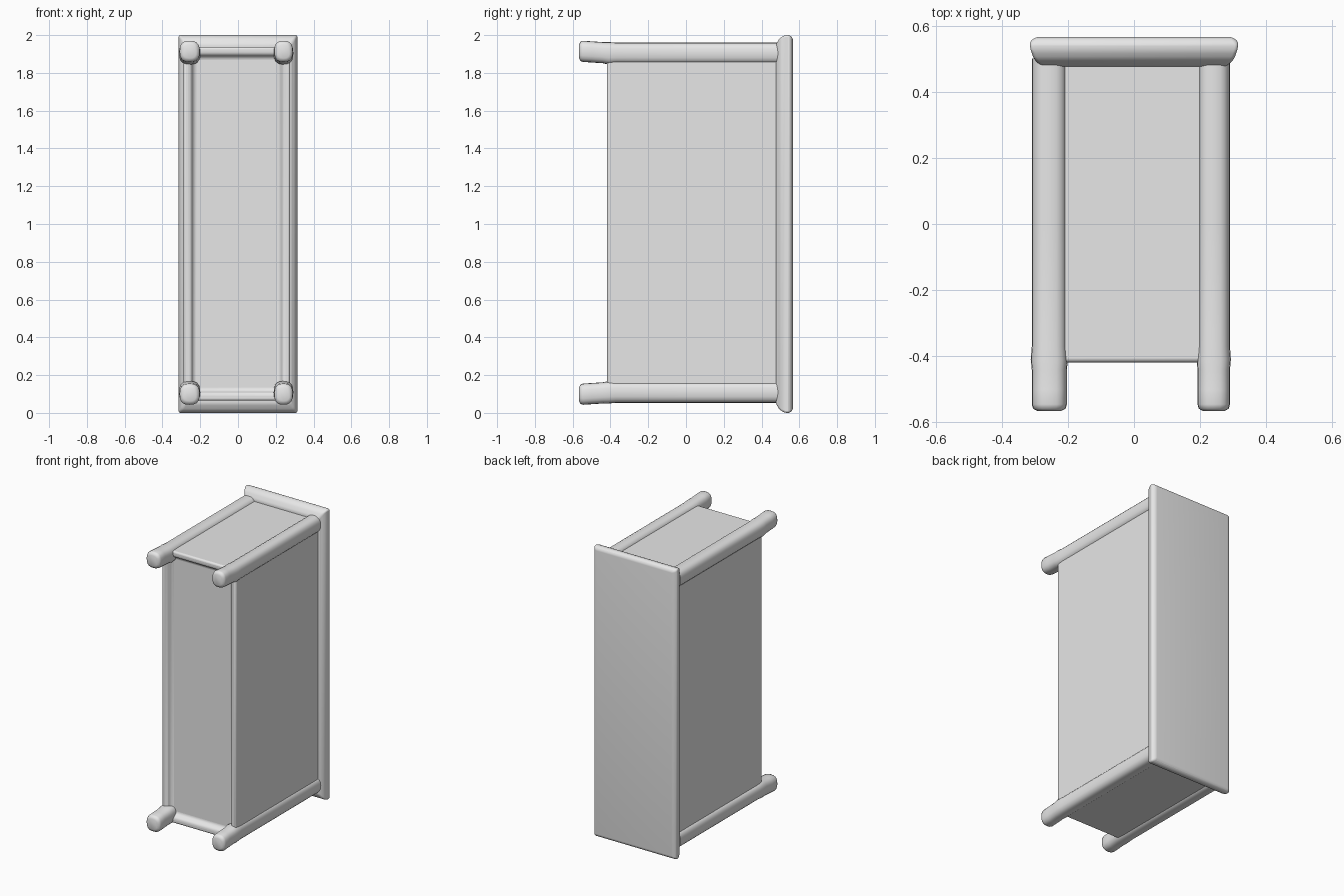
import bpy, bmesh, math

if "Cube" in bpy.data.objects:
    bpy.data.objects.remove(bpy.data.objects["Cube"])

grey = bpy.data.materials.new("plain grey")
grey.diffuse_color = (0.8, 0.8, 0.8, 1)
grey.use_nodes = True
grey.node_tree.nodes["Principled BSDF"].inputs["Base Color"].default_value = grey.diffuse_color


def finish(name, bm, bevel=0.0, angle=40):
    """Turn a bmesh into a smooth-shaded object, with optional softened edges."""
    bmesh.ops.recalc_face_normals(bm, faces=bm.faces)
    mesh = bpy.data.meshes.new(name)
    bm.to_mesh(mesh)
    bm.free()
    mesh.materials.append(grey)
    ob = bpy.data.objects.new(name, mesh)
    bpy.context.collection.objects.link(ob)
    if bevel:
        mod = ob.modifiers.new("soft_edges", 'BEVEL')
        mod.width, mod.segments = bevel, 3
        mod.limit_method, mod.angle_limit = 'ANGLE', math.radians(25)
    bpy.ops.object.select_all(action='DESELECT')
    bpy.context.view_layer.objects.active = ob
    ob.select_set(True)
    bpy.ops.object.shade_smooth_by_angle(angle=math.radians(angle))
    return ob


def loft(bm, rings):
    """Skin a list of equal-length point rings and cap both ends."""
    loops = [[bm.verts.new(p) for p in ring] for ring in rings]
    n = len(loops[0])
    for a, b in zip(loops, loops[1:]):
        for i in range(n):
            j = (i + 1) % n
            bm.faces.new((a[i], a[j], b[j], b[i]))
    bm.faces.new(loops[0])
    bm.faces.new(loops[-1])


def rect(y, x0, x1, z0, z1):
    return [(x0, y, z0), (x1, y, z0), (x1, y, z1), (x0, y, z1)]


def round_ring(x, y, z, rx, rz, n=20, power=0.75):
    """Rounded-square ring facing along y."""
    pts = []
    for i in range(n):
        a = 2 * math.pi * i / n
        c, s = math.cos(a), math.sin(a)
        pts.append((x + rx * math.copysign(abs(c) ** power, c), y,
                    z + rz * math.copysign(abs(s) ** power, s)))
    return pts


# Cabinet body with a shallow sloped recess on its open side
bm = bmesh.new()
loft(bm, [rect(-0.418, -0.288, 0.276, 0.065, 1.937),
          rect(0.5, -0.288, 0.276, 0.065, 1.937)])
bmesh.ops.recalc_face_normals(bm, faces=bm.faces)
under = min(bm.faces, key=lambda f: f.calc_center_median().y)
bmesh.ops.inset_region(bm, faces=[under], thickness=0.05)
bmesh.ops.inset_region(bm, faces=[under], thickness=0.03, depth=-0.035)
finish("cabinet_body", bm, bevel=0.012)

# Overhanging top slab
bm = bmesh.new()
profile = [(0.476, 0.278, 0.952), (0.497, 0.302, 0.985), (0.525, 0.312, 1.0),
           (0.55, 0.317, 1.0), (0.566, 0.296, 0.984)]
loft(bm, [rect(y, -hx, hx, 1 - hz, 1 + hz) for y, hx, hz in profile])
finish("top_slab", bm, bevel=0.01)

# Four corner posts that run along the body and end as short feet
posts = [("left", -0.256, 0.053), ("right", 0.241, 0.049)]
ends = [("lower", 0.109, -1), ("upper", 1.904, 1)]
for side, x, rx in posts:
    for level, z, out in ends:
        bm = bmesh.new()
        # y, outward shift, size factor
        steps = [(0.5, 0.0, 1.0), (0.0, 0.0, 1.0), (-0.37, 0.0, 1.0),
                 (-0.41, 0.0, 1.06), (-0.44, 0.003, 1.0), (-0.5, 0.007, 1.0),
                 (-0.545, 0.01, 1.0), (-0.558, 0.01, 0.93), (-0.566, 0.01, 0.65)]
        loft(bm, [round_ring(x, y, z + out * s, rx * k, 0.056 * k)
                  for y, s, k in steps])
        finish(f"{level}_{side}_post", bm, angle=50)
